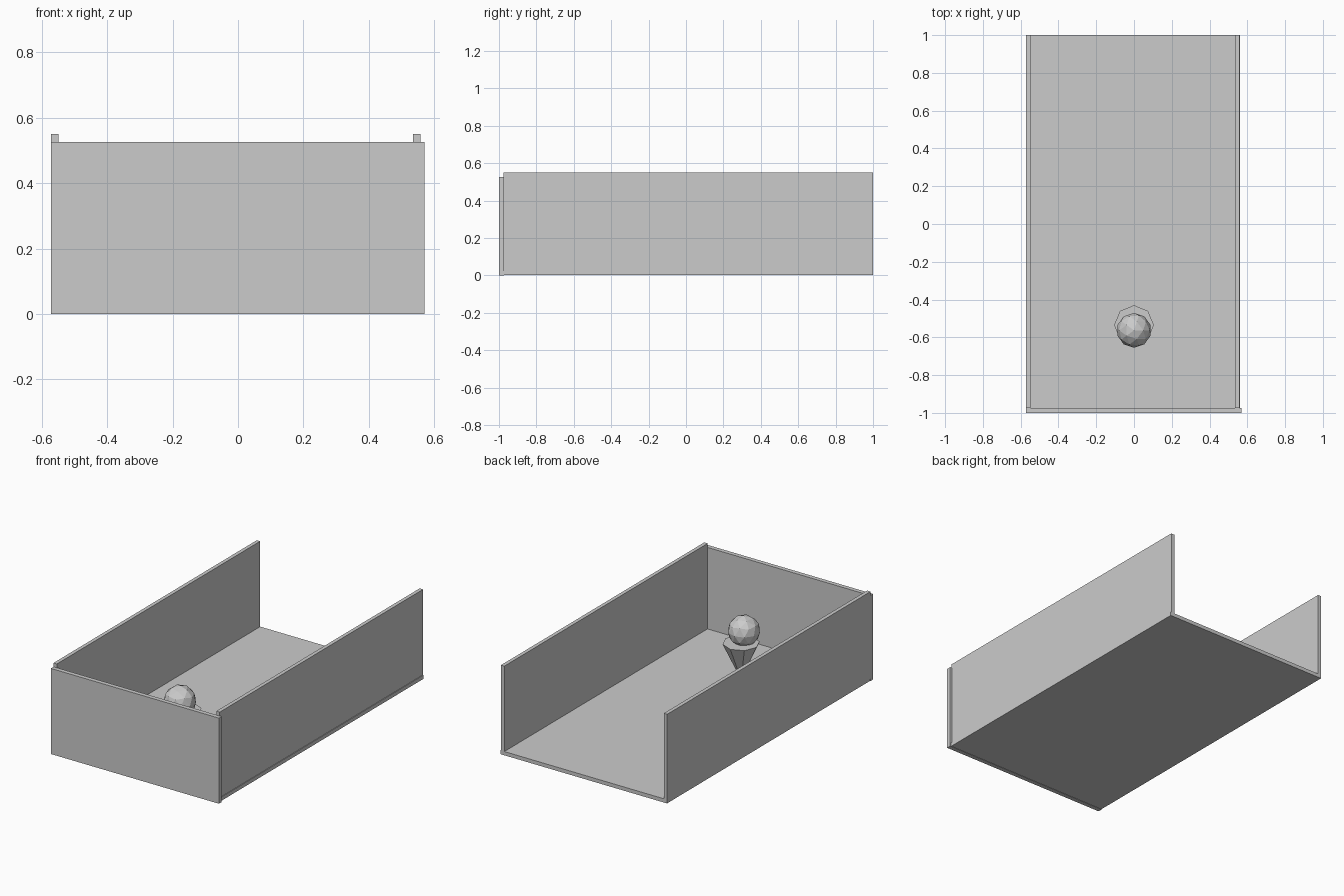
import bpy

if "Cube" in bpy.data.objects:
    bpy.data.objects.remove(bpy.data.objects["Cube"])


def box(name, x0, x1, y0, y1, z0, z1):
    """Axis-aligned slab given by its extents."""
    bpy.ops.mesh.primitive_cube_add(
        size=1, location=((x0 + x1) / 2, (y0 + y1) / 2, (z0 + z1) / 2))
    ob = bpy.context.object
    ob.name = name
    ob.scale = (x1 - x0, y1 - y0, z1 - z0)
    bpy.ops.object.transform_apply(location=False, rotation=False, scale=True)
    return ob


# Open tray: floor, two long walls, slightly lower front wall
box("floor", -0.571, 0.562, -0.975, 1.0, 0.002, 0.025)
box("left_wall", -0.572, -0.549, -0.975, 1.0, 0.013, 0.55)
box("right_wall", 0.535, 0.558, -0.975, 1.0, 0.013, 0.55)
box("front_wall", -0.572, 0.57, -1.0, -0.973, 0.0, 0.526)

# Eight-sided cone standing on its tip
bottom, top = 0.024, 0.25
bpy.ops.mesh.primitive_cone_add(
    vertices=8, radius1=0, radius2=0.105, depth=top - bottom,
    location=(0, -0.535, (top + bottom) / 2))
bpy.context.object.name = "cone"

# Faceted ball resting in the cone
bpy.ops.mesh.primitive_ico_sphere_add(
    subdivisions=2, radius=0.092, location=(0, -0.563, 0.314))
bpy.context.object.name = "ball"
